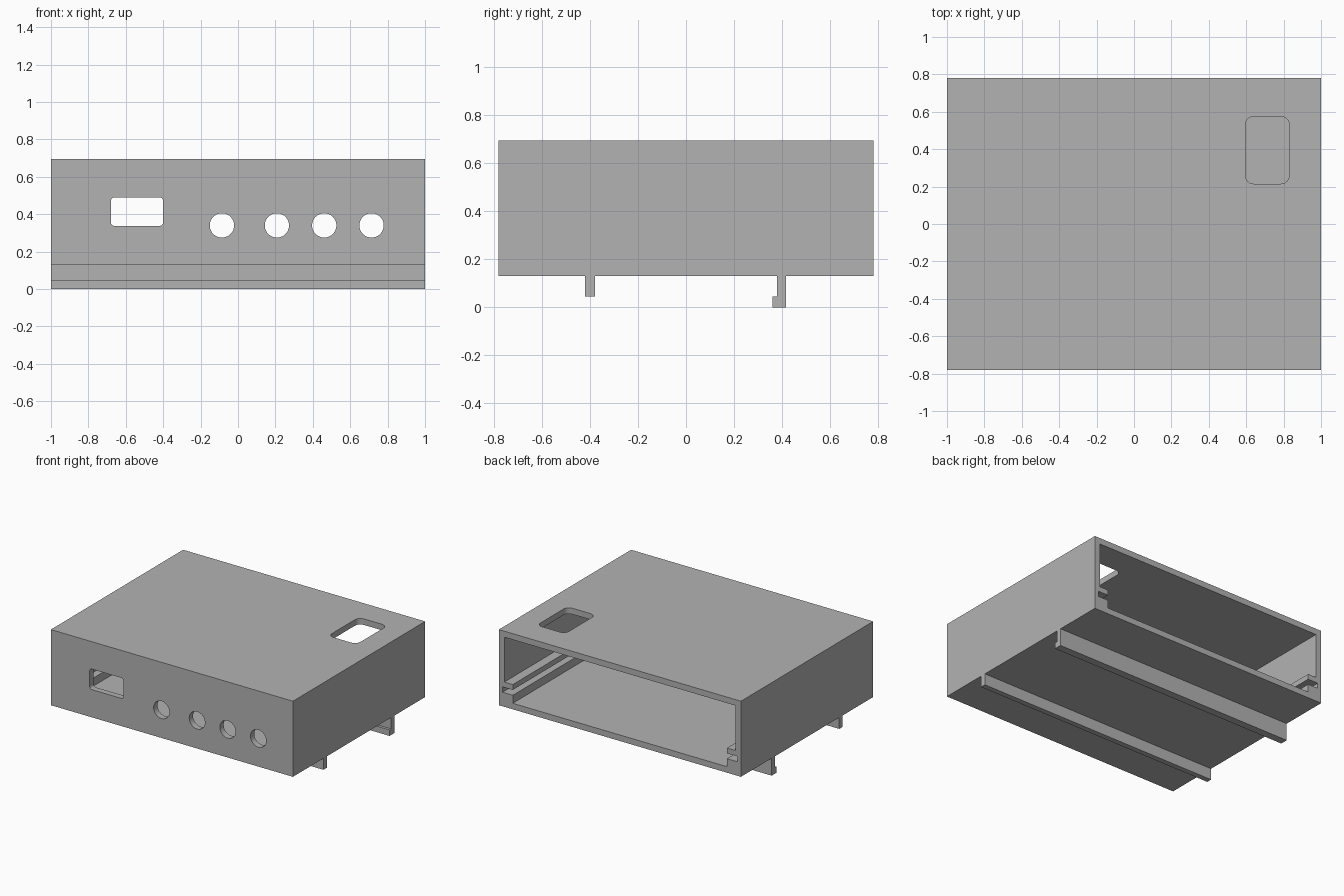
import bpy, bmesh
from math import pi, sin, cos, radians

default = bpy.data.objects.get("Cube")
if default:
    bpy.data.objects.remove(default)

grey = bpy.data.materials.new("mid grey plastic")
grey.use_nodes = True
GREY = (0.45, 0.45, 0.45, 1)
grey.diffuse_color = GREY
grey.node_tree.nodes["Principled BSDF"].inputs["Base Color"].default_value = GREY

# Main dimensions
W, D, BOTTOM, TOP, WALL = 1.0, 0.78, 0.13, 0.695, 0.045


def prism(name, outline, axis, start, end):
    """Extrude a 2D outline along an axis from start to end."""
    place = {"x": lambda u, v, t: (t, u, v),
             "y": lambda u, v, t: (u, t, v),
             "z": lambda u, v, t: (u, v, t)}[axis]
    bm = bmesh.new()
    face = bm.faces.new([bm.verts.new(place(u, v, start)) for u, v in outline])
    grown = bmesh.ops.extrude_face_region(bm, geom=[face])["geom"]
    shift = place(0, 0, end - start)
    bmesh.ops.translate(bm, vec=shift,
                        verts=[g for g in grown if isinstance(g, bmesh.types.BMVert)])
    bmesh.ops.recalc_face_normals(bm, faces=bm.faces)
    mesh = bpy.data.meshes.new(name)
    bm.to_mesh(mesh)
    bm.free()
    mesh.materials.append(grey)
    obj = bpy.data.objects.new(name, mesh)
    bpy.context.collection.objects.link(obj)
    return obj


def rectangle(u0, u1, v0, v1):
    return [(u0, v0), (u1, v0), (u1, v1), (u0, v1)]


def rounded(u0, u1, v0, v1, r, steps=6):
    """Rectangle outline with rounded corners."""
    corners = [(u1 - r, v1 - r), (u0 + r, v1 - r), (u0 + r, v0 + r), (u1 - r, v0 + r)]
    return [(cu + r * cos(a), cv + r * sin(a))
            for q, (cu, cv) in enumerate(corners)
            for a in [(q + i / steps) * pi / 2 for i in range(steps + 1)]]


def circle(u, v, r, n=48):
    return [(u + r * cos(2 * pi * i / n), v + r * sin(2 * pi * i / n)) for i in range(n)]


# Case shell, hollowed from the open back; board rails are left standing inside
case = prism("case", rectangle(-W, W, BOTTOM, TOP), "y", -D, D)
inner, rail, slot = W - WALL, W - WALL - 0.07, W - WALL + 0.015
half = [(rail, BOTTOM + WALL), (rail, 0.235), (slot, 0.235), (slot, 0.275),
        (rail, 0.275), (rail, 0.315), (inner, 0.315), (inner, TOP - WALL)]
cavity = half + [(-x, z) for x, z in reversed(half)]
cutters = [prism("cavity_cutter", cavity, "y", -D + WALL, D + 0.1)]

# Front openings: one rounded window and four round holes
front = ("y", -D - 0.1, -D + WALL + 0.05)
cutters.append(prism("window_cutter", rounded(-0.68, -0.40, 0.337, 0.49, 0.02), *front))
for x in (-0.086, 0.208, 0.461, 0.714):
    cutters.append(prism("hole_cutter", circle(x, 0.34, 0.065), *front))

# Rounded opening in the top
cutters.append(prism("top_cutter", rounded(0.595, 0.83, 0.215, 0.575, 0.045),
                     "z", TOP - WALL - 0.05, TOP + 0.1))

bpy.context.view_layer.objects.active = case
for cutter in cutters:
    cutter.hide_render = True
    cut = case.modifiers.new("cut", "BOOLEAN")
    cut.operation, cut.solver, cut.object = "DIFFERENCE", "EXACT", cutter
    bpy.ops.object.modifier_apply(modifier=cut.name)
    bpy.data.objects.remove(cutter)

# Mounting rails under the case: plain strip in front, hooked strip behind
prism("front_mounting_strip", rectangle(-0.42, -0.38, 0.045, BOTTOM), "x", -W, W)
hook = [(0.417, BOTTOM), (0.38, BOTTOM), (0.38, 0.045), (0.36, 0.045), (0.36, 0), (0.417, 0)]
prism("rear_mounting_hook", hook, "x", -W, W)

# Smooth the round hole walls, keep all edges crisp
bpy.ops.object.select_all(action="DESELECT")
case.select_set(True)
bpy.ops.object.shade_smooth_by_angle(angle=radians(30))
